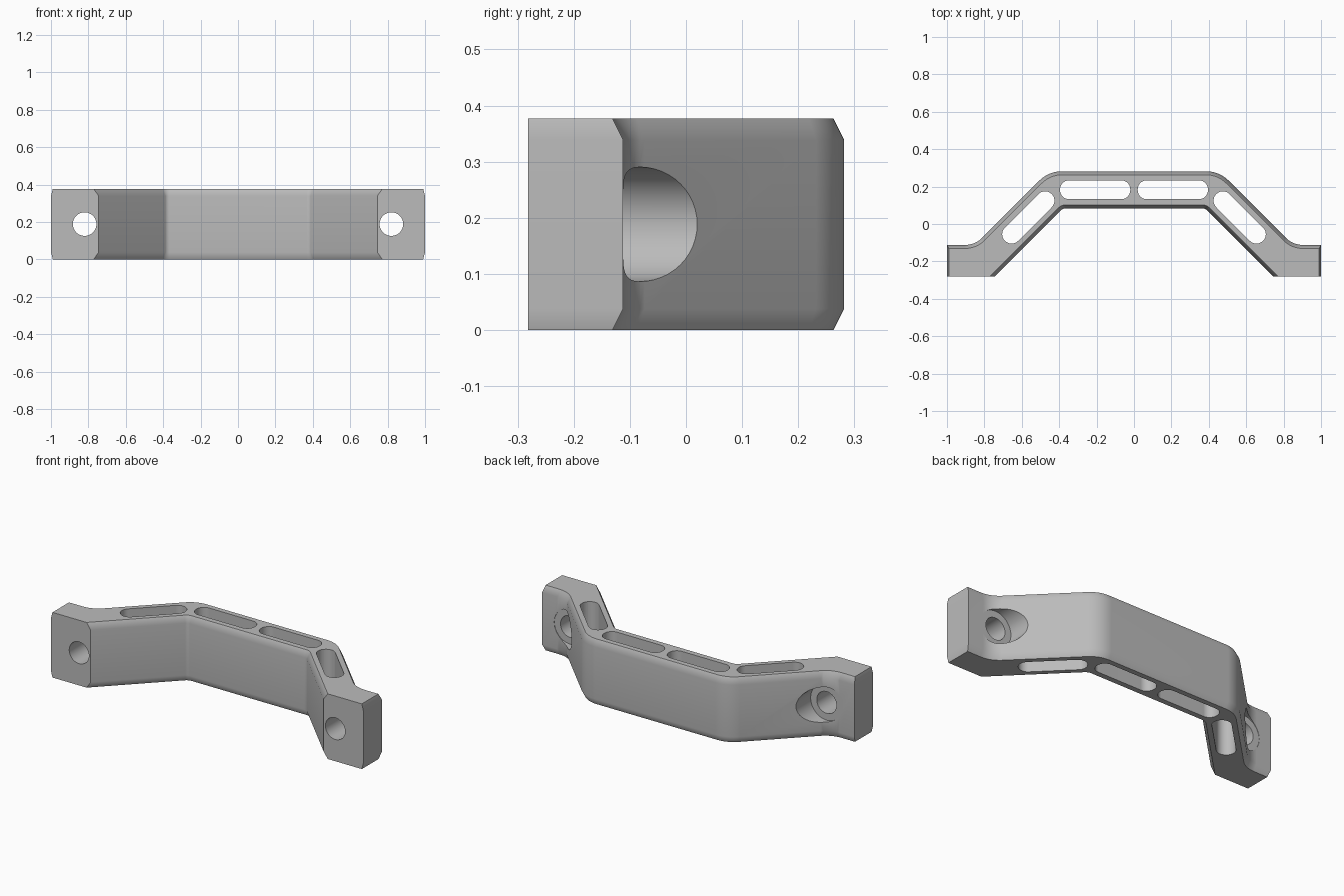
import bpy, bmesh, math
from mathutils import Vector, Matrix

cube = bpy.data.objects.get("Cube")
if cube:
    bpy.data.objects.remove(cube, do_unlink=True)

HEIGHT, BEVEL_Z, BEVEL = 0.377, 0.038, 0.019

grey = bpy.data.materials.new("satin grey")
grey.use_nodes = True
colour = (0.5, 0.5, 0.5, 1)
grey.diffuse_color = colour
grey.node_tree.nodes["Principled BSDF"].inputs["Base Color"].default_value = colour


def make_object(name, bm):
    bmesh.ops.recalc_face_normals(bm, faces=bm.faces)
    mesh = bpy.data.meshes.new(name)
    bm.to_mesh(mesh)
    bm.free()
    mesh.materials.append(grey)
    obj = bpy.data.objects.new(name, mesh)
    bpy.context.collection.objects.link(obj)
    return obj


def loft(name, rings):
    """Skin a stack of matching closed rings and cap both ends."""
    bm = bmesh.new()
    rows = [[bm.verts.new(p) for p in ring] for ring in rings]
    for low, high in zip(rows, rows[1:]):
        for i in range(len(low)):
            j = (i + 1) % len(low)
            bm.faces.new((low[i], low[j], high[j], high[i]))
    bm.faces.new(rows[0][::-1])
    bm.faces.new(rows[-1])
    return make_object(name, bm)


# Half outline: corner, fillet radius, inset of the edge that follows
half = [((0.745, -0.282), 0, 0), ((1, -0.282), 0, 0.01),
        ((1, -0.112), 0, BEVEL), ((0.85, -0.112), 0.13, BEVEL),
        ((0.456, 0.282), 0.17, BEVEL)]
inner = ((0.38, 0.083), 0.03, BEVEL)


def mirrored(corners):
    return [((-p[0], p[1]), r) for p, r, _ in reversed(corners)]


insets = [c[2] for c in half]
corners = [(p, r) for p, r, _ in half] + mirrored(half) + mirrored([inner]) + [inner[:2]]
insets = insets + insets[-2::-1] + [BEVEL] * 3


def outline(amount, z, steps=8):
    """Filleted outline with every edge moved inward by its inset."""
    n = len(corners)
    pts = [Vector(c[0]) for c in corners]
    dirs = [(pts[(i + 1) % n] - pts[i]).normalized() for i in range(n)]
    norms = [Vector((-d.y, d.x)) for d in dirs]
    ring = []
    for i, (_, radius) in enumerate(corners):
        a, b = dirs[i - 1], dirs[i]
        turn = a.cross(b)
        da, db = insets[i - 1] * amount, insets[i] * amount
        p = pts[i] + a * ((db - da * norms[i - 1].dot(norms[i])) / a.dot(norms[i])) + norms[i - 1] * da
        if not radius:
            ring.append((p.x, p.y, z))
            continue
        side = 1 if turn > 0 else -1
        r = radius - side * da
        angle = math.atan2(turn, a.dot(b))
        start = p - a * r * math.tan(abs(angle) / 2)
        centre = start + norms[i - 1] * side * r
        for k in range(steps + 1):
            q = centre + Matrix.Rotation(angle * k / steps, 2) @ (start - centre)
            ring.append((q.x, q.y, z))
    return ring


# Main bracket body with bevelled upper and lower rims
body = loft("handle_body", [outline(1, 0), outline(0, BEVEL_Z),
                            outline(0, HEIGHT - BEVEL_Z), outline(1, HEIGHT)])


def slot(x1, y1, x2, y2, width=0.1, radius=0.05, steps=10):
    """Rounded slot cutter between two end points on its centre line."""
    a, b = Vector((x1, y1)), Vector((x2, y2))
    mid, along = (a + b) / 2, (b - a).normalized()
    across = Vector((-along.y, along.x))
    ring = []
    for quarter, (sx, sy) in enumerate([(1, 1), (-1, 1), (-1, -1), (1, -1)]):
        for k in range(steps + 1):
            t = (quarter + k / steps) * math.pi / 2
            u = sx * ((b - a).length / 2 - radius) + radius * math.cos(t)
            v = sy * (width / 2 - radius) + radius * math.sin(t)
            ring.append(mid + along * u + across * v)
    return loft("slot_cutter", [[(p.x, p.y, z) for p in ring] for z in (-0.1, HEIGHT + 0.1)])


def bore(x, radius, y1, y2):
    """Round cutter running front to back."""
    ring = [(x + radius * math.cos(k * math.tau / 48),
             HEIGHT / 2 + radius * math.sin(k * math.tau / 48)) for k in range(48)]
    return loft("bore_cutter", [[(px, y, pz) for px, pz in ring] for y in (y1, y2)])


# Lightening slots, screw holes and their counterbores
cutters = []
for s in (1, -1):
    cutters += [slot(s * 0.02, 0.183, s * 0.395, 0.183, radius=0.047),
                slot(s * 0.44, 0.16, s * 0.69, -0.09, radius=0.0498),
                bore(s * 0.82, 0.063, -0.4, 0.1),
                bore(s * 0.82, 0.102, -0.114, 0.4)]

bpy.ops.object.select_all(action="DESELECT")
body.select_set(True)
bpy.context.view_layer.objects.active = body
for cutter in cutters:
    cutter.hide_render = True
    cut = body.modifiers.new("cut", "BOOLEAN")
    cut.operation = "DIFFERENCE"
    cut.solver = "EXACT"
    cut.object = cutter
    bpy.ops.object.modifier_apply(modifier=cut.name)
    bpy.data.objects.remove(cutter, do_unlink=True)

bpy.ops.object.shade_smooth_by_angle(angle=math.radians(30))
weighted = body.modifiers.new("even_shading", "WEIGHTED_NORMAL")
weighted.keep_sharp = True
